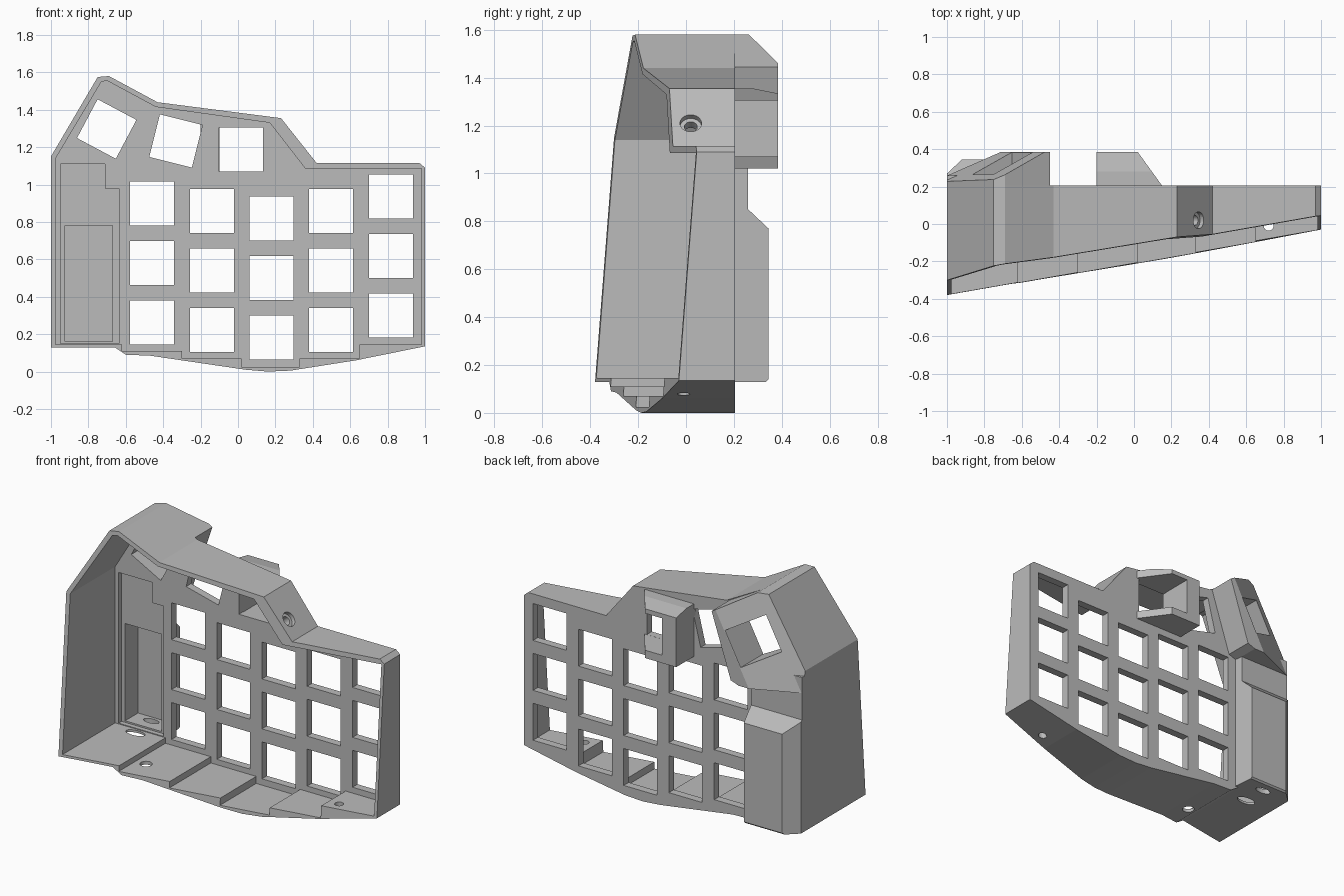
import bpy, bmesh, math
from mathutils import Vector, Matrix

if "Cube" in bpy.data.objects:
    bpy.data.objects.remove(bpy.data.objects["Cube"])

GREY = bpy.data.materials.new("light_grey_plastic")
GREY.use_nodes = True
GREY.diffuse_color = (0.5, 0.5, 0.5, 1)
GREY.node_tree.nodes["Principled BSDF"].inputs["Base Color"].default_value = (0.5, 0.5, 0.5, 1)


def finish(name, bm):
    bmesh.ops.recalc_face_normals(bm, faces=bm.faces)
    mesh = bpy.data.meshes.new(name)
    bm.to_mesh(mesh)
    bm.free()
    mesh.materials.append(GREY)
    obj = bpy.data.objects.new(name, mesh)
    bpy.context.scene.collection.objects.link(obj)
    return obj


def prism(name, pts, start, end, axis="y", planes=()):
    """Extrude a 2D profile along an axis, then slice off the outer side of each plane."""
    place = {"y": lambda p, t: (p[0], t, p[1]),
             "x": lambda p, t: (t, p[0], p[1])}[axis]
    bm = bmesh.new()
    face = bm.faces.new([bm.verts.new(place(p, start)) for p in pts])
    ext = bmesh.ops.extrude_face_region(bm, geom=[face])
    moved = [v for v in ext["geom"] if isinstance(v, bmesh.types.BMVert)]
    bmesh.ops.translate(bm, verts=moved,
                        vec=Vector(place((0, 0), end)) - Vector(place((0, 0), start)))
    for co, normal in planes:
        cut = bmesh.ops.bisect_plane(bm, geom=bm.verts[:] + bm.edges[:] + bm.faces[:],
                                     plane_co=co, plane_no=normal, clear_outer=True)
        edges = [e for e in cut["geom_cut"] if isinstance(e, bmesh.types.BMEdge)]
        bmesh.ops.contextual_create(bm, geom=edges)
    return finish(name, bm)


def block(x0, x1, y0, y1, z0, z1):
    return prism("cutter", [(x0, z0), (x1, z0), (x1, z1), (x0, z1)], y0, y1)


def key_hole(x, z, angle=0):
    c, s, h = math.cos(math.radians(angle)), math.sin(math.radians(angle)), KEY / 2
    corners = [(-h, -h), (h, -h), (h, h), (-h, h)]
    return prism("cutter", [(x + a * c - b * s, z + a * s + b * c) for a, b in corners], 0.1, 0.6)


def drill(centre, direction, radius, depth, stretch=1):
    bm = bmesh.new()
    bmesh.ops.create_cone(bm, cap_ends=True, segments=32, radius1=radius, radius2=radius, depth=depth)
    turn = Vector((0, 0, 1)).rotation_difference(Vector(direction)).to_matrix().to_4x4()
    bm.transform(Matrix.Translation(centre) @ turn @ Matrix.Diagonal((stretch, 1, 1, 1)))
    return finish("cutter", bm)


def carve(obj, cutters):
    for cutter in cutters:
        mod = obj.modifiers.new("cut", "BOOLEAN")
        mod.operation, mod.solver, mod.object = "DIFFERENCE", "EXACT", cutter
    bpy.context.view_layer.update()
    graph = bpy.context.evaluated_depsgraph_get()
    mesh = bpy.data.meshes.new_from_object(obj.evaluated_get(graph))
    obj.modifiers.clear()
    obj.data = mesh


KEY = 0.235
BACK = 0.205

# Shell: outline block sliced by the slanted open front
outline = [(-1, .13), (-.66, .13), (-.6, .09), (-.47, .085), (.04, .01), (.16, 0), (.28, .005),
           (.63, .06), (1, .135), (1, 1.09), (.97, 1.115), (.42, 1.115), (.23, 1.355),
           (-.43, 1.44), (-.69, 1.58), (-.75, 1.575), (-1, 1.15)]
shell = prism("case_shell", outline, -0.6, BACK,
              planes=[((-1, -.38, .13), (.175, -1, .078))])

# Cavity with the stepped floor
cavity = prism("cutter", [(-.975, .145), (-.62, .145), (-.62, .11), (-.3, .11), (-.3, .07),
                          (.02, .07), (.02, .025), (.33, .025), (.33, .07), (.65, .07),
                          (.65, .145), (.982, .145), (.982, 1.085), (.36, 1.085), (.17, 1.33),
                          (-.44, 1.415), (-.7, 1.555), (-.73, 1.55), (-.975, 1.14)], -0.8, 0.155)

# Finger key openings, column by column
grid = [key_hole(x, z + row * 0.318)
        for x, z in [(-.46, .263), (-.14, .222), (.178, .183), (.497, .222), (.817, .3)]
        for row in range(3)]

# Thumb key openings
thumb_outer = key_hole(-.702, 1.297, -28)
thumb_middle = key_hole(-.332, 1.233, -14)
thumb_inner = key_hole(.015, 1.188)

# Controller bay and connector slots
bay_step = prism("cutter", [(-.95, .15), (-.635, .15), (-.635, .98), (-.71, .98),
                            (-.71, 1.11), (-.95, 1.11)], 0.1, 0.185)
bay = block(-.925, -.67, 0.1, 0.315, .16, .78)
slots = [drill((-.8, y, .13), (0, 0, 1), r, 0.12, 2) for y, r in [(.11, .032), (.27, .026)]]

# Screw holes in the floor and the sloped shoulder
shoulder = Vector((.784, 0, .62))
seat = Vector((.345, .02, 1.21))
screws = [drill((-.55, -.14, .1), (0, 0, 1), .036, 0.16),
          drill((.72, -.01, .1), (0, 0, 1), .026, 0.2),
          drill(seat, shoulder, .045, 0.05),
          drill(seat, shoulder, .027, 0.2)]

carve(shell, [cavity, *grid, thumb_outer, thumb_middle, thumb_inner, bay_step, bay, slots[0], *screws])

# Controller housing bulging from the back
housing = prism("controller_housing", [(.19, .13), (.335, .13), (.345, .14), (.345, .77),
                                       (.26, .85), (.26, 1.12), (.19, 1.12)], -1, -.635, "x",
                planes=[((-1, .27, 0), (-.68, .73, 0)), ((-.635, .2, 0), (1, .1, 0))])
carve(housing, [bay, thumb_outer, slots[1]])

# Tilted outer thumb socket
socket = prism("outer_thumb_socket", [(-1, 1.02), (-1, 1.15), (-.75, 1.575), (-.69, 1.58),
                                      (-.45, 1.445), (-.585, 1.04), (-.64, 1.02)], 0.19, 0.385,
               planes=[((-.72, .25, 1.58), (-.44, 1, .235))])
carve(socket, [thumb_outer])

# Inner thumb bracket: fin with sloped top and bottom arms, open to one side
bracket = prism("inner_thumb_bracket", [(-.2, 1.02), (.16, 1.02), (.16, 1.355), (-.2, 1.355)],
                0.19, 0.385, planes=[((.15, BACK, 0), (.18, .13, 0)),
                                     ((0, BACK, 1.37), (0, .2, 1))])
bracket_opening = block(-.1, .4, 0.1, 0.6, 1.07, 1.305)
carve(bracket, [bracket_opening])

# Remove the cutters
for obj in [o for o in bpy.data.objects if o.name.startswith("cutter")]:
    bpy.data.objects.remove(obj)
